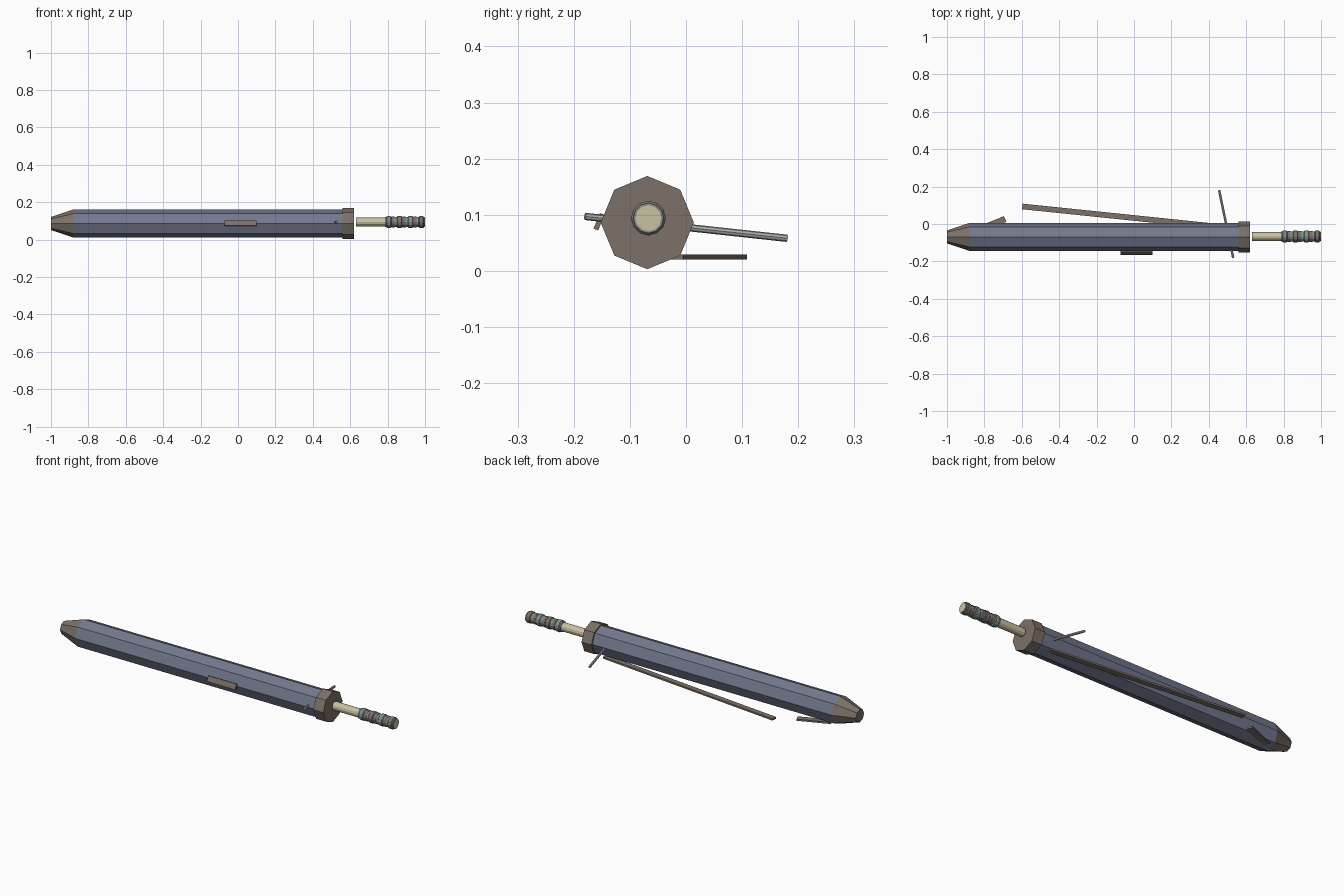
import bpy, bmesh, math
from mathutils import Vector, Matrix

cube = bpy.data.objects.get("Cube")
if cube:
    bpy.data.objects.remove(cube, do_unlink=True)


def material(name, rgb):
    m = bpy.data.materials.new(name)
    m.use_nodes = True
    m.diffuse_color = (*rgb, 1)
    bsdf = next(n for n in m.node_tree.nodes if n.type == 'BSDF_PRINCIPLED')
    bsdf.inputs["Base Color"].default_value = (*rgb, 1)
    return m


BLUE = material("slate blue", (0.17, 0.19, 0.27))
BROWN = material("warm grey brown", (0.20, 0.165, 0.14))
CREAM = material("pale brass", (0.60, 0.53, 0.36))
TEAL = material("grey teal", (0.22, 0.29, 0.28))
STEEL = material("light steel", (0.45, 0.46, 0.44))


def finish(name, bm, mat):
    bmesh.ops.recalc_face_normals(bm, faces=bm.faces)
    mesh = bpy.data.meshes.new(name)
    bm.to_mesh(mesh)
    bm.free()
    mesh.materials.append(mat)
    ob = bpy.data.objects.new(name, mesh)
    bpy.context.collection.objects.link(ob)
    return ob


def lathe(name, profile, centre, sides, mat):
    """Faceted solid along x from (x, radius) pairs, capped at both ends."""
    bm = bmesh.new()
    rings = []
    for x, r in profile:
        angles = [math.tau * i / sides for i in range(sides)]
        rings.append([bm.verts.new((x, centre[0] + r * math.cos(a), centre[1] + r * math.sin(a)))
                      for a in angles])
    for a, b in zip(rings, rings[1:]):
        for i in range(sides):
            j = (i + 1) % sides
            bm.faces.new((a[i], a[j], b[j], b[i]))
    bm.faces.new(rings[0])
    bm.faces.new(rings[-1])
    return finish(name, bm, mat)


def plate(name, size, location, axis, degrees, mat):
    bm = bmesh.new()
    bmesh.ops.create_cube(bm, size=1)
    place = Matrix.Translation(location) @ Matrix.Rotation(math.radians(degrees), 4, axis)
    bmesh.ops.transform(bm, matrix=place @ Matrix.Diagonal((*size, 1)), verts=bm.verts)
    return finish(name, bm, mat)


# Octagonal barrel with nose and end collar
BARREL = (-0.069, 0.086)
lathe("nose", [(-1, 0.035), (-0.88, 0.075)], BARREL, 8, BROWN)
lathe("barrel", [(-0.88, 0.075), (0.565, 0.075)], BARREL, 8, BLUE)
lathe("collar", [(0.56, 0.083), (0.62, 0.083)], BARREL, 8, BROWN)

# Plunger stem with ribbed grip
STEM = (-0.067, 0.094)
lathe("stem", [(0.63, 0.023), (1.0, 0.023)], STEM, 12, CREAM)
lathe("grip", [(0.785, 0.027), (0.998, 0.027)], STEM, 12, TEAL)
for i in range(4):
    x = 0.80 + i * 0.058
    lathe(f"grip_rib_{i + 1}", [(x - 0.008, 0.027), (x - 0.004, 0.031), (x + 0.016, 0.031),
                                (x + 0.02, 0.027)], STEM, 12, BROWN if i % 2 else TEAL)
for i in range(3):
    x = 0.83 + i * 0.058
    lathe(f"grip_band_{i + 1}", [(x - 0.008, 0.0285), (x + 0.008, 0.0285)], STEM, 12, BROWN)

# Long clip arm and the separate tip piece under the back
plate("clip_arm", (1.106, 0.03, 0.009), (-0.047, 0.037, 0.0245), 'Z', -5.9, BROWN)
plate("clip_tip", (0.175, 0.033, 0.009), (-0.77, -0.006, 0.0245), 'Z', 22, BROWN)

# Small plate on the front, parallel to the upper front facet
plate("front_plate", (0.17, 0.009, 0.03), (0.013, -0.155, 0.0875), 'X', -22.5, BROWN)

# Thin cross pin through the barrel
start, end = Vector((0.53, -0.18, 0.097)), Vector((0.455, 0.18, 0.058))
bm = bmesh.new()
bmesh.ops.create_cone(bm, cap_ends=True, segments=8, radius1=0.0065, radius2=0.0065,
                      depth=(end - start).length)
turn = (end - start).to_track_quat('Z', 'Y').to_matrix().to_4x4()
bmesh.ops.transform(bm, matrix=Matrix.Translation((start + end) / 2) @ turn, verts=bm.verts)
finish("cross_pin", bm, STEEL)
